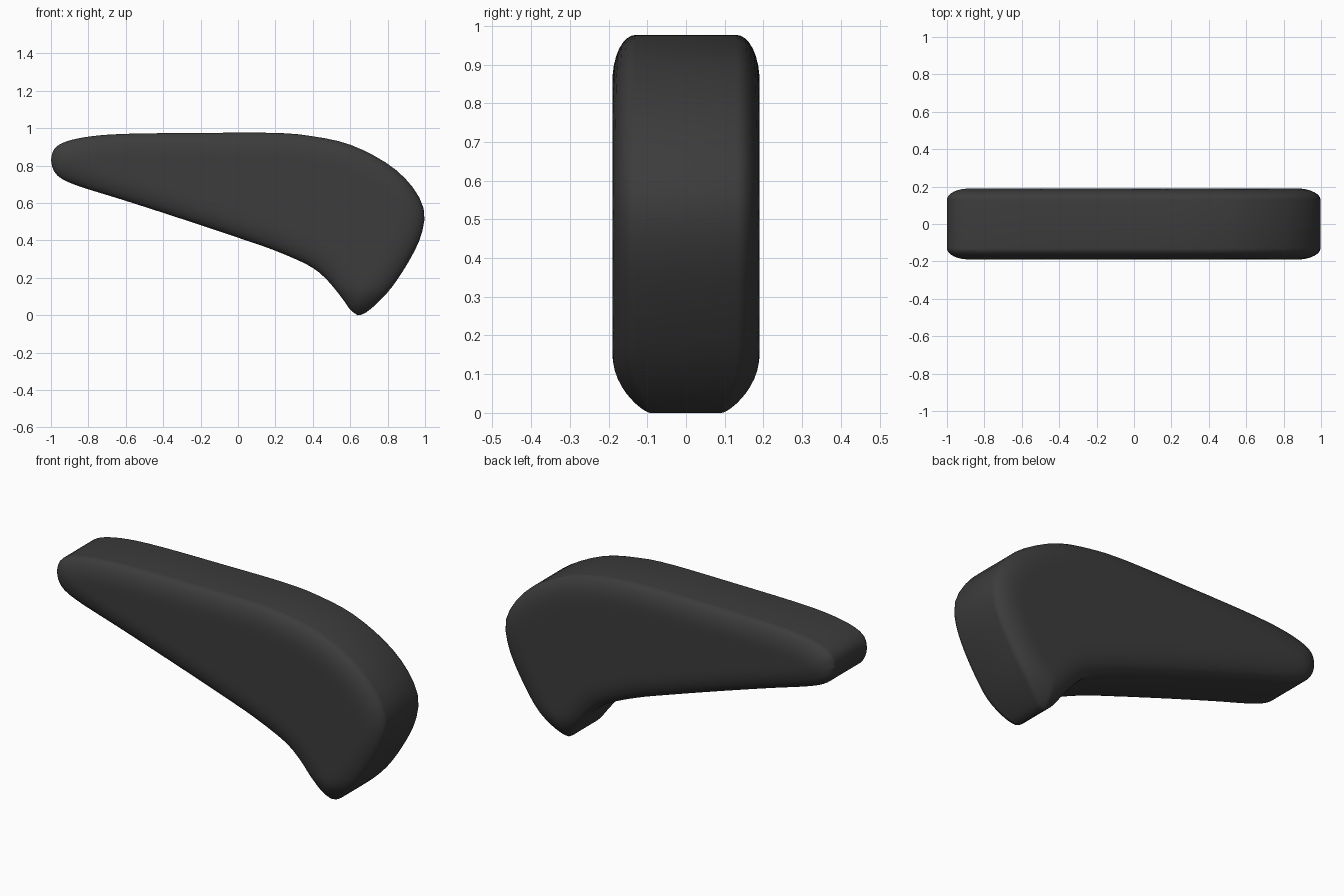
import bpy, bmesh, math
from mathutils import Vector

if "Cube" in bpy.data.objects:
    bpy.data.objects.remove(bpy.data.objects["Cube"])

# Side profile (x, z): upper edge and lower edge, both from the left nose to the bottom tip
TOP = [(-1, .83), (-.985, .885), (-.93, .925), (-.8, .955), (-.6, .97), (-.2, .975), (.2, .975),
       (.4, .957), (.6, .912), (.8, .81), (.93, .69), (.995, .56), (.98, .43), (.92, .3),
       (.83, .16), (.75, .07), (.68, .012), (.64, 0)]
BOTTOM = [(-1, .83), (-.988, .78), (-.95, .735), (-.85, .69), (-.6, .612), (-.3, .515), (0, .415),
          (.2, .345), (.38, .265), (.47, .195), (.55, .1), (.6, .03), (.64, 0)]
ROWS, COLS = 64, 22
HALF, RIM, ROUND = .19, .13, .12


def smooth_path(pts, steps=12):
    """Catmull-Rom curve through the points."""
    p = [Vector(q) for q in pts]
    p = [p[0]] + p + [p[-1]]
    out = []
    for a, b, c, d in zip(p, p[1:], p[2:], p[3:]):
        for k in range(steps):
            t = k / steps
            out.append(.5 * (2 * b + (c - a) * t + (2 * a - 5 * b + 4 * c - d) * t * t
                             + (3 * b - a - 3 * c + d) * t ** 3))
    return out + [p[-1]]


def ease(i, n):
    return (1 - math.cos(math.pi * i / n)) / 2


def resample(path, n):
    """n + 1 points by arc length, denser at both ends."""
    acc = [0]
    for a, b in zip(path, path[1:]):
        acc.append(acc[-1] + (b - a).length)
    out, j = [], 0
    for i in range(n + 1):
        s = ease(i, n) * acc[-1]
        while j < len(path) - 2 and acc[j + 1] < s:
            j += 1
        out.append(path[j].lerp(path[j + 1], (s - acc[j]) / max(acc[j + 1] - acc[j], 1e-9)))
    return out


top, bottom = resample(smooth_path(TOP), ROWS), resample(smooth_path(BOTTOM), ROWS)
outline = top + bottom[::-1]


def edge_distance(p):
    best = 9
    for a, b in zip(outline, outline[1:]):
        ab = b - a
        t = max(0, min(1, (p - a).dot(ab) / max(ab.length_squared, 1e-12)))
        best = min(best, (p - a - ab * t).length)
    return best


def half_width(p):
    """Rounded shoulder toward the outline, narrowing at the bottom tip."""
    k = 1 - min(1, edge_distance(p) / ROUND)
    w = RIM + (HALF - RIM) * math.sqrt(max(0, 1 - k * k))
    return w * (1 - .3 * max(0, 1 - p.y / .15) ** 2)


# Both side faces plus the rim band between them
bm = bmesh.new()
grids = {-1: [], 1: []}
for i in range(ROWS + 1):
    pts = [top[i].lerp(bottom[i], ease(j, COLS)) for j in range(COLS + 1)]
    widths = [half_width(p) for p in pts]
    for s in grids:
        grids[s].append([bm.verts.new((p.x, s * w, p.y)) for p, w in zip(pts, widths)])
for i in range(ROWS):
    for g in grids.values():
        for j in range(COLS):
            bm.faces.new((g[i][j], g[i][j + 1], g[i + 1][j + 1], g[i + 1][j]))
    for j in (0, COLS):
        a, b = grids[-1], grids[1]
        bm.faces.new((a[i][j], a[i + 1][j], b[i + 1][j], b[i][j]))
bmesh.ops.remove_doubles(bm, verts=bm.verts, dist=.0004)
bmesh.ops.recalc_face_normals(bm, faces=bm.faces)

mesh = bpy.data.meshes.new("padded_arm")
bm.to_mesh(mesh)
bm.free()
mat = bpy.data.materials.new("dark grey")
mat.diffuse_color = (.045, .045, .045, 1)
mat.use_nodes = True
mat.node_tree.nodes["Principled BSDF"].inputs["Base Color"].default_value = mat.diffuse_color
mesh.materials.append(mat)
obj = bpy.data.objects.new("padded_arm", mesh)
bpy.context.collection.objects.link(obj)
bpy.context.view_layer.objects.active = obj
obj.select_set(True)
bpy.ops.object.shade_smooth_by_angle(angle=math.radians(50))
